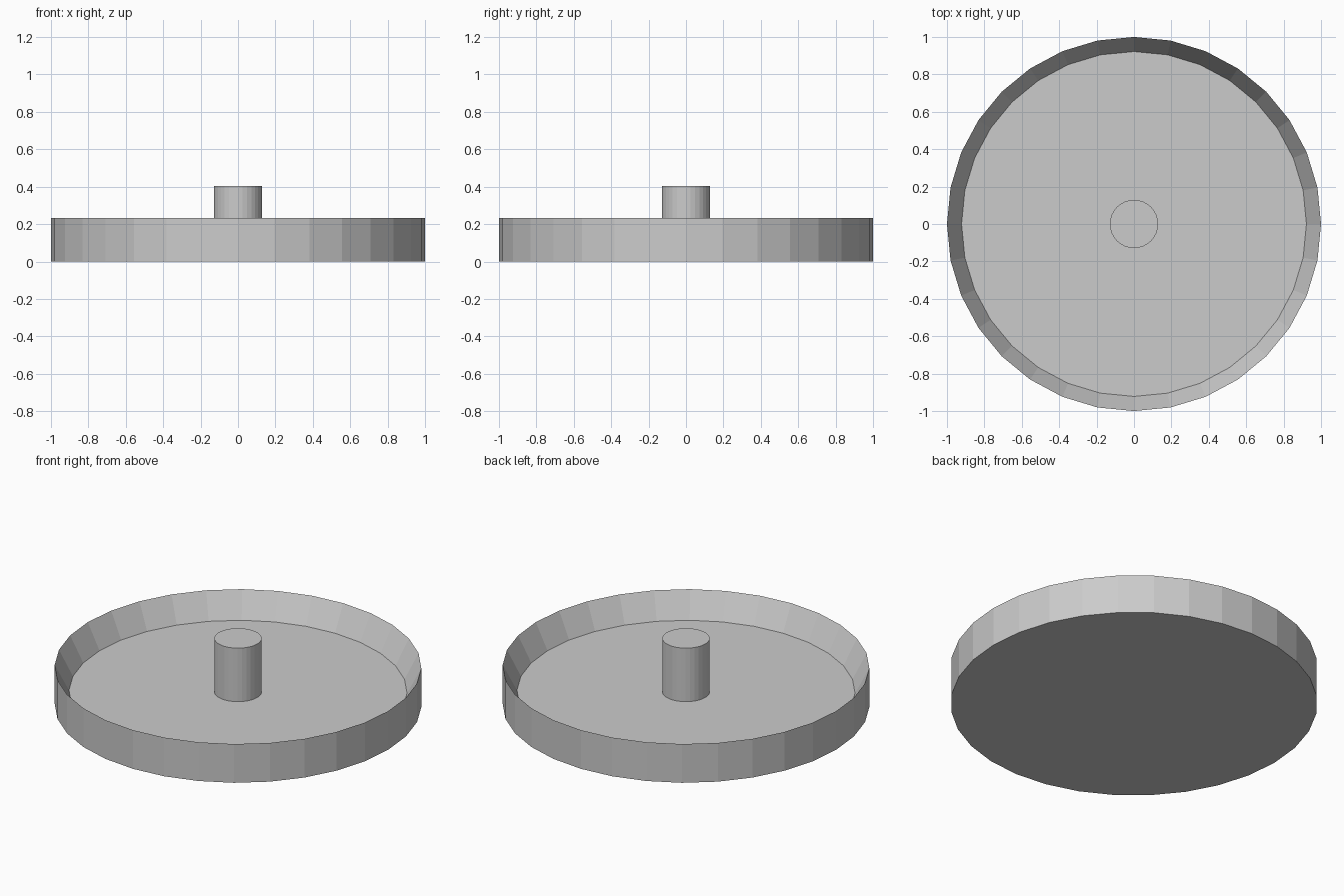
import bpy, bmesh
from math import cos, sin, tau

if "Cube" in bpy.data.objects:
    bpy.data.objects.remove(bpy.data.objects["Cube"])

SIDES = 32


def lathe(name, profile):
    """Revolve (radius, z) points around z and cap both ends, flat shaded."""
    bm = bmesh.new()
    rings = [[bm.verts.new((r * cos(tau * i / SIDES), r * sin(tau * i / SIDES), z))
              for i in range(SIDES)] for r, z in profile]
    for low, high in zip(rings, rings[1:]):
        for i in range(SIDES):
            j = (i + 1) % SIDES
            bm.faces.new((low[i], low[j], high[j], high[i]))
    bm.faces.new(rings[0][::-1])
    bm.faces.new(rings[-1])
    mesh = bpy.data.meshes.new(name)
    bm.to_mesh(mesh)
    bm.free()
    obj = bpy.data.objects.new(name, mesh)
    bpy.context.collection.objects.link(obj)
    return obj


# Dish: vertical outer wall, sharp rim, sloped inner wall, flat floor
FLOOR = 0.082
lathe("dish", [(1.0, 0.0), (1.0, 0.233), (0.922, FLOOR)])

# Central peg standing on the floor
lathe("centre_peg", [(0.129, FLOOR), (0.129, 0.404)])
